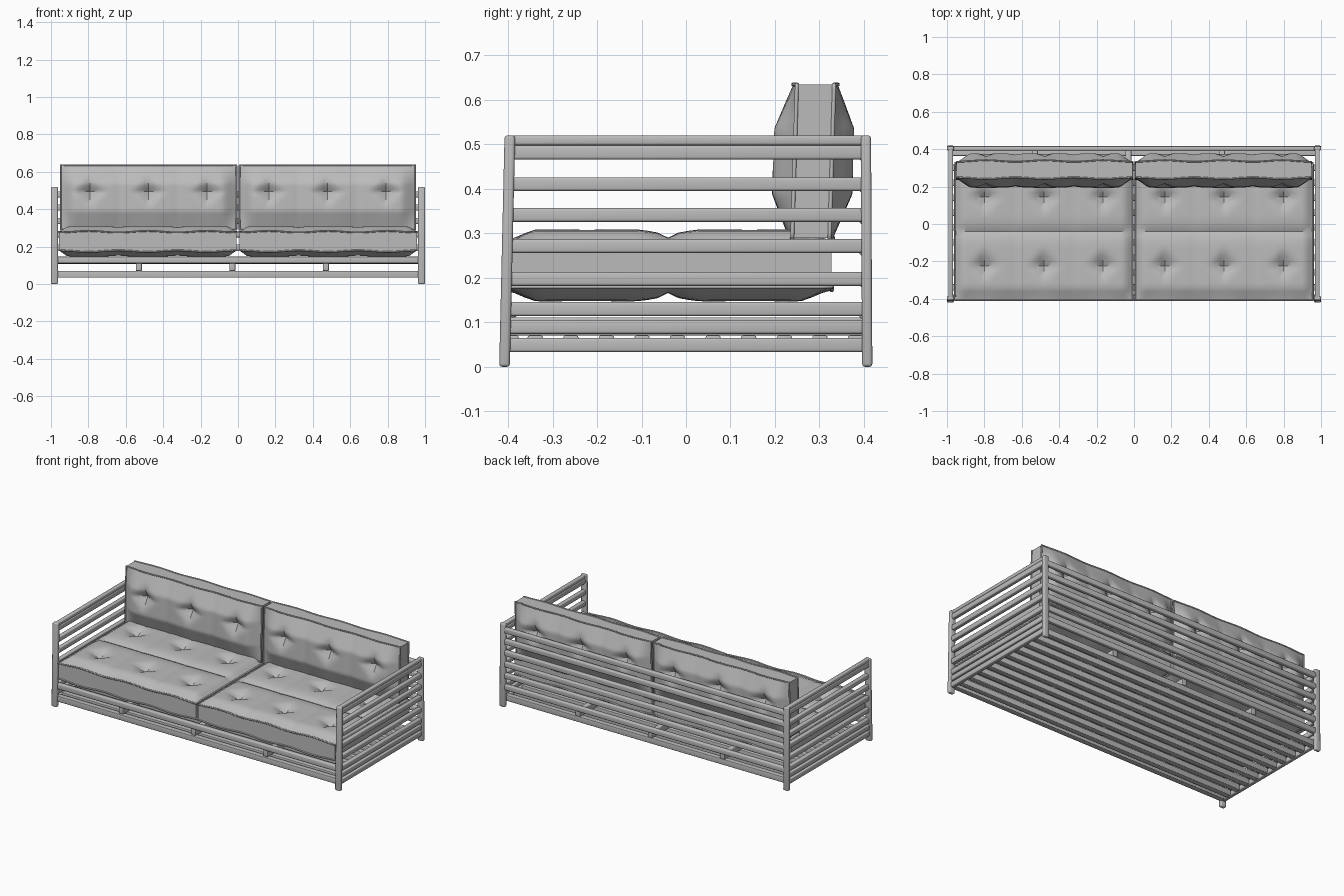
import bpy, bmesh, math
from mathutils import Vector

cube = bpy.data.objects.get("Cube")
if cube:
    bpy.data.objects.remove(cube, do_unlink=True)

grey = bpy.data.materials.new("light_grey")
grey.use_nodes = True
grey.diffuse_color = (0.5, 0.5, 0.5, 1)
grey.node_tree.nodes["Principled BSDF"].inputs["Base Color"].default_value = (0.5, 0.5, 0.5, 1)
meshes = []


def add_mesh(name, bm):
    bmesh.ops.recalc_face_normals(bm, faces=bm.faces[:])
    me = bpy.data.meshes.new(name)
    bm.to_mesh(me)
    bm.free()
    me.materials.append(grey)
    ob = bpy.data.objects.new(name, me)
    bpy.context.collection.objects.link(ob)
    meshes.append(ob)
    return ob


def bar(name, x, y, z, bevel=0.006, lean=0):
    """Rounded timber between (min, max) pairs; lean shifts its top along y."""
    bm = bmesh.new()
    bmesh.ops.create_cube(bm, size=1)
    for v in bm.verts:
        top = v.co.z > 0
        v.co = Vector([sum(r) / 2 + c * (r[1] - r[0]) for r, c in zip((x, y, z), v.co)])
        v.co.y += lean if top else 0
    bmesh.ops.bevel(bm, geom=bm.edges[:], offset=bevel, segments=3,
                    profile=0.5, affect='EDGES')
    return add_mesh(name, bm)


def cushion(name, width, depth, edge, bulge, rise, rows, row_shift, place):
    """Tufted box cushion; place maps local (a, b, normal) to the model."""
    nu, nv = 48, 32
    cell = width / 3
    tuft_a = [-cell, 0, cell]
    tuft_b = [row_shift + (i - (rows - 1) / 2) * depth * 0.49 for i in range(rows)]

    def height(u, v):
        a, b = (u - 0.5) * width, (v - 0.5) * depth
        da = min(u, 1 - u) * width
        db = min(v, 1 - v) * depth
        swell = min(1, da / (rise * 0.7)) * min(1, db / rise)
        fu, fv = (u * 3) % 1, (v * rows) % 1
        seam = 0.8 + 0.2 * math.sqrt(4 * fu * (1 - fu))
        if rows > 1:
            seam *= 0.35 + 0.65 * min(1, 1.25 * math.sqrt(4 * fv * (1 - fv)))
        h = edge + bulge * swell * seam
        near = min(abs(a - ta) + abs(b - tb) for ta in tuft_a for tb in tuft_b)
        h -= 0.045 * max(0, 1 - near / 0.1) ** 1.6
        return h + 0.004 * math.cos(6 * math.pi * (u - 1 / 6)) * (1 - swell)

    bm = bmesh.new()
    grids = {}
    for side in (1, -1):
        g = [[bm.verts.new(place((i / nu - 0.5) * width, (j / nv - 0.5) * depth,
                                 side * height(i / nu, j / nv)))
              for j in range(nv + 1)] for i in range(nu + 1)]
        for i in range(nu):
            for j in range(nv):
                bm.faces.new((g[i][j], g[i + 1][j], g[i + 1][j + 1], g[i][j + 1]))
        grids[side] = g
    # boxing strip around the edge
    ring = ([(i, 0) for i in range(nu)] + [(nu, j) for j in range(nv)]
            + [(i, nv) for i in range(nu, 0, -1)] + [(0, j) for j in range(nv, 0, -1)])
    loops = [[grids[s][i][j] for i, j in ring] for s in (1, -1)]
    for k in range(len(ring)):
        n = (k + 1) % len(ring)
        bm.faces.new((loops[0][k], loops[0][n], loops[1][n], loops[1][k]))
    paths = [[v.co.copy() for v in loop] for loop in loops]
    add_mesh(name, bm)

    # piping along both seams
    for label, path in zip(("front", "back"), paths):
        cu = bpy.data.curves.new(name + "_piping_" + label, 'CURVE')
        cu.dimensions = '3D'
        cu.bevel_depth = 0.005
        cu.bevel_resolution = 1
        sp = cu.splines.new('POLY')
        sp.points.add(len(path) - 1)
        for p, co in zip(sp.points, path):
            p.co = (*co, 1)
        sp.use_cyclic_u = True
        cu.materials.append(grey)
        bpy.context.collection.objects.link(bpy.data.objects.new(cu.name, cu))


# corner posts, side rails and cushions, mirrored left and right
side_rails = [(0.498, 0.52), (0.466, 0.498), (0.395, 0.426), (0.326, 0.357), (0.256, 0.287),
              (0.182, 0.213), (0.114, 0.146), (0.074, 0.105), (0.033, 0.065)]
for label, s in (("left", 1), ("right", -1)):
    post_x = sorted((s * 0.963, s * 1.0))
    rail_x = sorted((s * 0.967, s * 0.993))
    bar("front_post_" + label, post_x, (-0.42, -0.396), (0, 0.52), 0.007, 0.012)
    bar("back_post_" + label, post_x, (0.396, 0.419), (0, 0.52), 0.007, -0.003)
    for i, z in enumerate(side_rails):
        bar(f"side_rail_{label}_{i + 1}", rail_x, (-0.402, 0.402), z)

    cushion("seat_cushion_" + label, 0.95, 0.735, 0.052, 0.029, 0.06, 2, 0,
            lambda a, b, c: Vector((s * 0.482 + a, b - 0.04, 0.228 + c)))
    cushion("back_cushion_" + label, 0.94, 0.345, 0.046, 0.045, 0.1, 1, 0.03,
            lambda a, b, c: Vector((s * 0.478 + a, 0.286 - c + 0.03 * b, 0.462 + b)))

# back rails
for i in range(6):
    z = 0.108 + i * 0.071
    bar(f"back_rail_{i + 1}", (-0.97, 0.97), (0.39, 0.416), (z, z + 0.033))

# front apron and base slats
bar("front_apron", (-0.97, 0.97), (-0.408, -0.38), (0.111, 0.146))
slat_centres = [-0.393] + [-0.339 + 0.08 * i for i in range(10)]
for i, y in enumerate(slat_centres):
    bar(f"base_slat_{i + 1}", (-0.97, 0.97), (y - 0.017, y + 0.017), (0.034, 0.07), 0.004)

# cross beams above the slats
for i, x in enumerate((-0.53, -0.03, 0.47)):
    bar(f"cross_beam_{i + 1}", (x - 0.016, x + 0.016), (-0.4, 0.4), (0.07, 0.111), 0.004)

# smooth shading with crisp edges
bpy.ops.object.select_all(action='DESELECT')
for ob in meshes:
    ob.select_set(True)
bpy.context.view_layer.objects.active = meshes[0]
bpy.ops.object.shade_smooth_by_angle(angle=math.radians(40))
